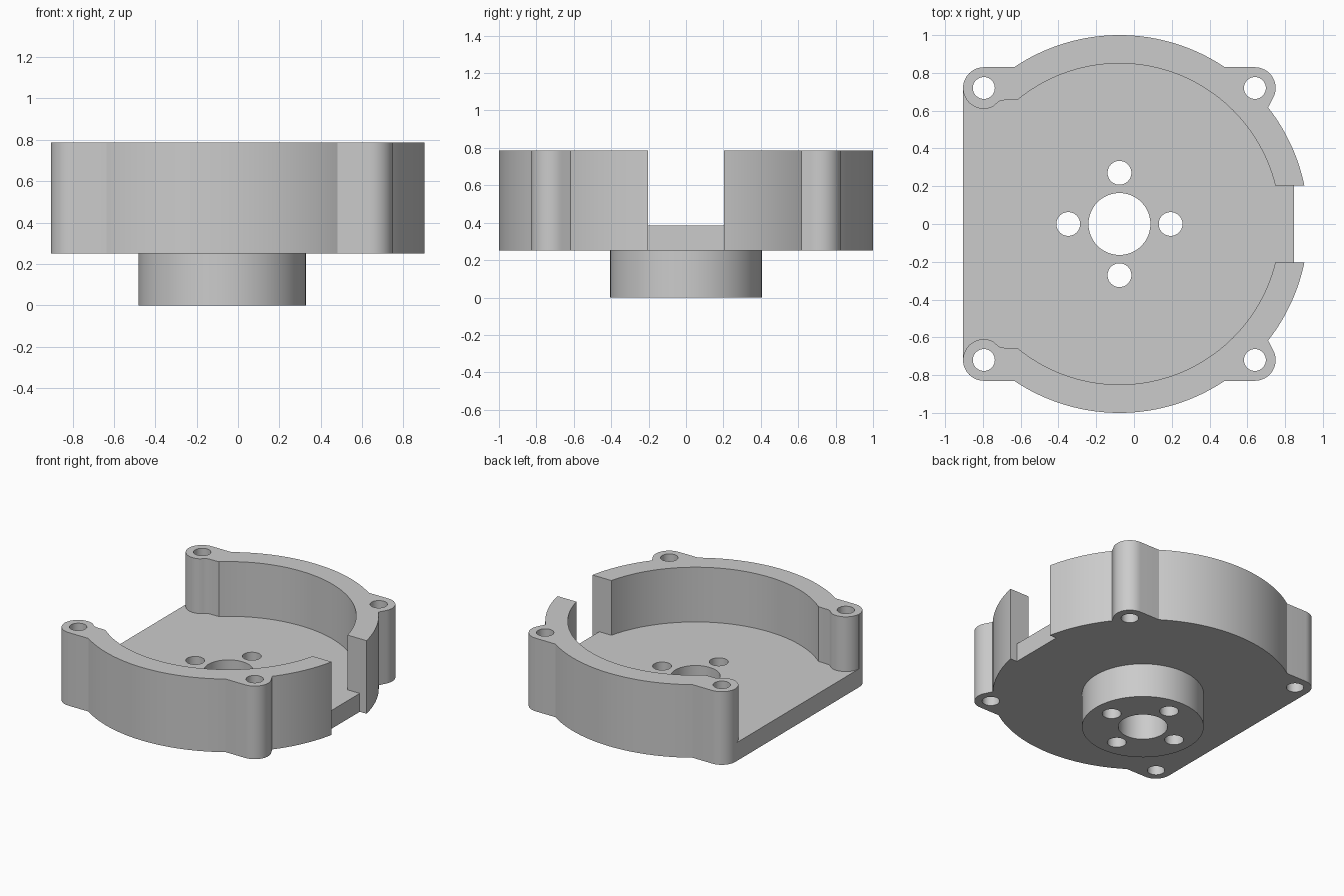
import bpy, bmesh
from math import sin, cos, radians, degrees, asin, acos, sqrt

if "Cube" in bpy.data.objects:
    bpy.data.objects.remove(bpy.data.objects["Cube"], do_unlink=True)

CX = -0.077                      # axis of the round housing
OUTER_R, INNER_R = 1.0, 0.85
BASE_Z, FLOOR_Z, TOP_Z = 0.25, 0.385, 0.787
BOSS_R, BOSS_Y = 0.11, 0.72
BOSS_LEFT, BOSS_RIGHT = 0.64, -0.795
NOTCH_Y, NOTCH_X = 0.203, 0.847

grey = bpy.data.materials.new("Grey metal")
grey.use_nodes = True
colour = (0.6, 0.6, 0.6, 1)
grey.diffuse_color = colour
grey.node_tree.nodes["Principled BSDF"].inputs["Base Color"].default_value = colour


def arc(x, y, r, start, end, steps):
    angles = [radians(start + (end - start) * i / steps) for i in range(steps + 1)]
    return [(x + r * cos(a), y + r * sin(a)) for a in angles]


def mirrored(half):
    """Close a half outline by reflecting it across y = 0."""
    return half + [(x, -y) for x, y in reversed(half)]


def prism(name, outline, z0, z1):
    bm = bmesh.new()
    face = bm.faces.new([bm.verts.new((x, y, z0)) for x, y in outline])
    new = bmesh.ops.extrude_face_region(bm, geom=[face])["geom"]
    top = [v for v in new if isinstance(v, bmesh.types.BMVert)]
    bmesh.ops.translate(bm, verts=top, vec=(0, 0, z1 - z0))
    bmesh.ops.recalc_face_normals(bm, faces=bm.faces)
    mesh = bpy.data.meshes.new(name)
    bm.to_mesh(mesh)
    bm.free()
    mesh.materials.append(grey)
    obj = bpy.data.objects.new(name, mesh)
    bpy.context.collection.objects.link(obj)
    return obj


def cylinder(name, x, y, r, z0, z1, sides=48):
    return prism(name, arc(x, y, r, 0, 360, sides)[:-1], z0, z1)


def combine(target, tool, operation):
    mod = target.modifiers.new(operation.title(), 'BOOLEAN')
    mod.operation, mod.solver, mod.object = operation, 'EXACT', tool
    bpy.context.view_layer.objects.active = target
    bpy.ops.object.modifier_apply(modifier=mod.name)
    bpy.data.objects.remove(tool, do_unlink=True)


# Housing outline: round rim, corner lugs and the straight open side
lug_top = BOSS_Y + BOSS_R
lug_angle = degrees(asin(lug_top))
neck_angle = degrees(asin(0.617))
half = (arc(CX, 0, OUTER_R, 1, neck_angle, 24)
        + arc(BOSS_LEFT, BOSS_Y, BOSS_R, -30, 90, 16)
        + arc(CX, 0, OUTER_R, lug_angle, 180 - lug_angle, 48)
        + arc(BOSS_RIGHT, BOSS_Y, BOSS_R, 90, 180, 12))
housing = prism("motor_housing", mirrored(half), BASE_Z, TOP_Z)

# Round cavity, open on one side and wrapping around the two lugs there
shoulder_y = 0.657
shoulder = 180 - degrees(asin(shoulder_y / INNER_R))
lug_arc = arc(BOSS_RIGHT, BOSS_Y, BOSS_R, 295, 184, 20)
half = (arc(CX, 0, INNER_R, 1, shoulder, 64)
        + [(-0.695, 0.655), (-0.712, 0.65), (-0.73, 0.636)]
        + lug_arc + [(-1.2, lug_arc[-1][1])])
combine(housing, prism("cavity", mirrored(half), FLOOR_Z, 1), 'DIFFERENCE')

# Cable notch through the rim, with the floor trimmed straight
def box(name, x0, x1, z0):
    return prism(name, mirrored([(x1, NOTCH_Y), (x0, NOTCH_Y)]), z0, 1.1)

combine(housing, box("notch", 0.6, 1.2, FLOOR_Z), 'DIFFERENCE')
combine(housing, box("floor_trim", NOTCH_X, 1.3, 0.1), 'DIFFERENCE')

# Hub below the floor
combine(housing, cylinder("hub", CX, 0, 0.405, 0, 0.3, 96), 'UNION')

# Shaft bore, hub bolt holes and lug bolt holes
holes = [(CX, 0, 0.164)]
holes += [(CX + 0.271 * dx, 0.271 * dy, 0.063)
          for dx, dy in ((1, 0), (-1, 0), (0, 1), (0, -1))]
holes += [(x, s * BOSS_Y, 0.058) for x in (BOSS_LEFT, BOSS_RIGHT) for s in (1, -1)]
for x, y, r in holes:
    combine(housing, cylinder("hole", x, y, r, -0.2, 1.2), 'DIFFERENCE')

# Smooth curved walls, sharp rims
bpy.ops.object.select_all(action='DESELECT')
housing.select_set(True)
bpy.context.view_layer.objects.active = housing
bpy.ops.object.shade_smooth_by_angle(angle=radians(25))
